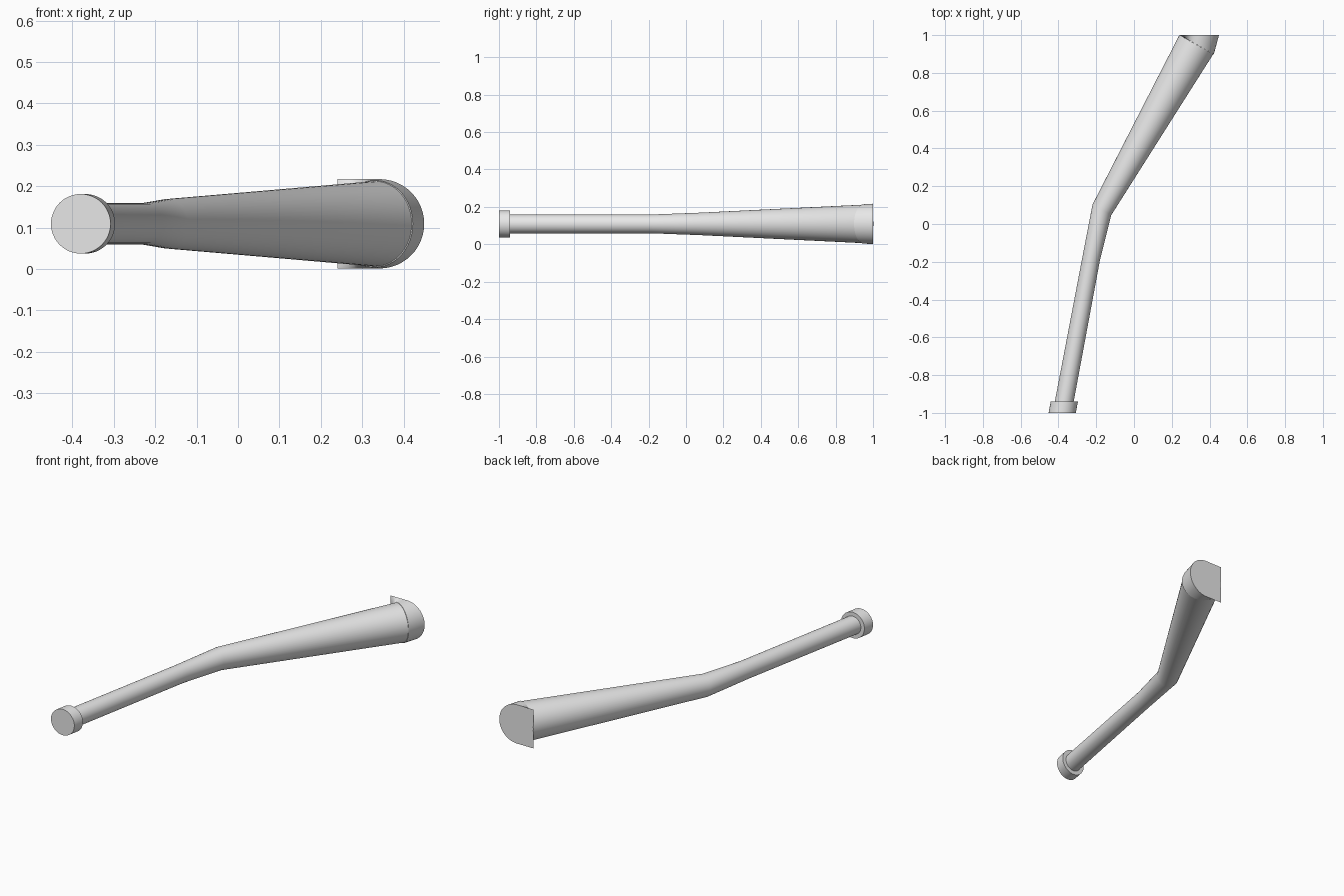
import bpy, bmesh, math
from mathutils import Vector

if "Cube" in bpy.data.objects:
    bpy.data.objects.remove(bpy.data.objects["Cube"])

N = 48
ZC = 0.109
ANGLES = [2 * math.pi * i / N for i in range(N)]

grey = bpy.data.materials.new("plain grey")
grey.diffuse_color = (0.8, 0.8, 0.8, 1)
grey.use_nodes = True
grey.node_tree.nodes["Principled BSDF"].inputs["Base Color"].default_value = grey.diffuse_color


def ring(x, y, radius, side, width=None):
    """Circle around (x, y); side is its horizontal direction, width its half width."""
    s = Vector((side[0], side[1], 0)).normalized() * (width or radius)
    return [Vector((x, y, ZC)) + s * math.cos(a) + Vector((0, 0, radius * math.sin(a)))
            for a in ANGLES]


def loft(name, rings):
    """Skin a row of rings and close both ends."""
    bm = bmesh.new()
    loops = [[bm.verts.new(p) for p in r] for r in rings]
    for a, b in zip(loops, loops[1:]):
        for i in range(N):
            j = (i + 1) % N
            bm.faces.new((a[i], a[j], b[j], b[i]))
    bm.faces.new(loops[0])
    bm.faces.new(loops[-1])
    bmesh.ops.recalc_face_normals(bm, faces=bm.faces)
    mesh = bpy.data.meshes.new(name)
    bm.to_mesh(mesh)
    bm.free()
    mesh.materials.append(grey)
    obj = bpy.data.objects.new(name, mesh)
    bpy.context.collection.objects.link(obj)
    bpy.context.view_layer.objects.active = obj
    obj.select_set(True)
    bpy.ops.object.shade_smooth_by_angle(angle=math.radians(30))
    obj.select_set(False)
    return obj


ACROSS = (1, 0)
TILTED = (0.87, -0.49)

# knob: short slanted disc at the grip end
loft("knob", [ring(-0.38, -1.0, 0.072, ACROSS), ring(-0.369, -0.94, 0.072, ACROSS)])

# handle and barrel: straight grip, bend, then widening barrel
loft("handle_and_barrel", [
    ring(-0.373, -0.96, 0.05, ACROSS),
    ring(-0.228, -0.19, 0.05, ACROSS, 0.048),
    ring(-0.17, 0.075, 0.06, TILTED, 0.057),
    ring(0.33, 0.95, 0.103, TILTED),
])

# end cap: from the tilted round barrel end to an upright end, square on one side
end = []
for a in ANGLES:
    c, s = math.cos(a), math.sin(a)
    if c >= -1e-6:
        end.append(Vector((0.342 + 0.108 * c, 1.0, ZC + 0.108 * s)))
    else:
        m = max(abs(c), abs(s))
        end.append(Vector((0.342 + 0.102 * c / m, 1.0, ZC + 0.108 * s / m)))
loft("end_cap", [ring(0.331, 0.95, 0.105, TILTED), end])
